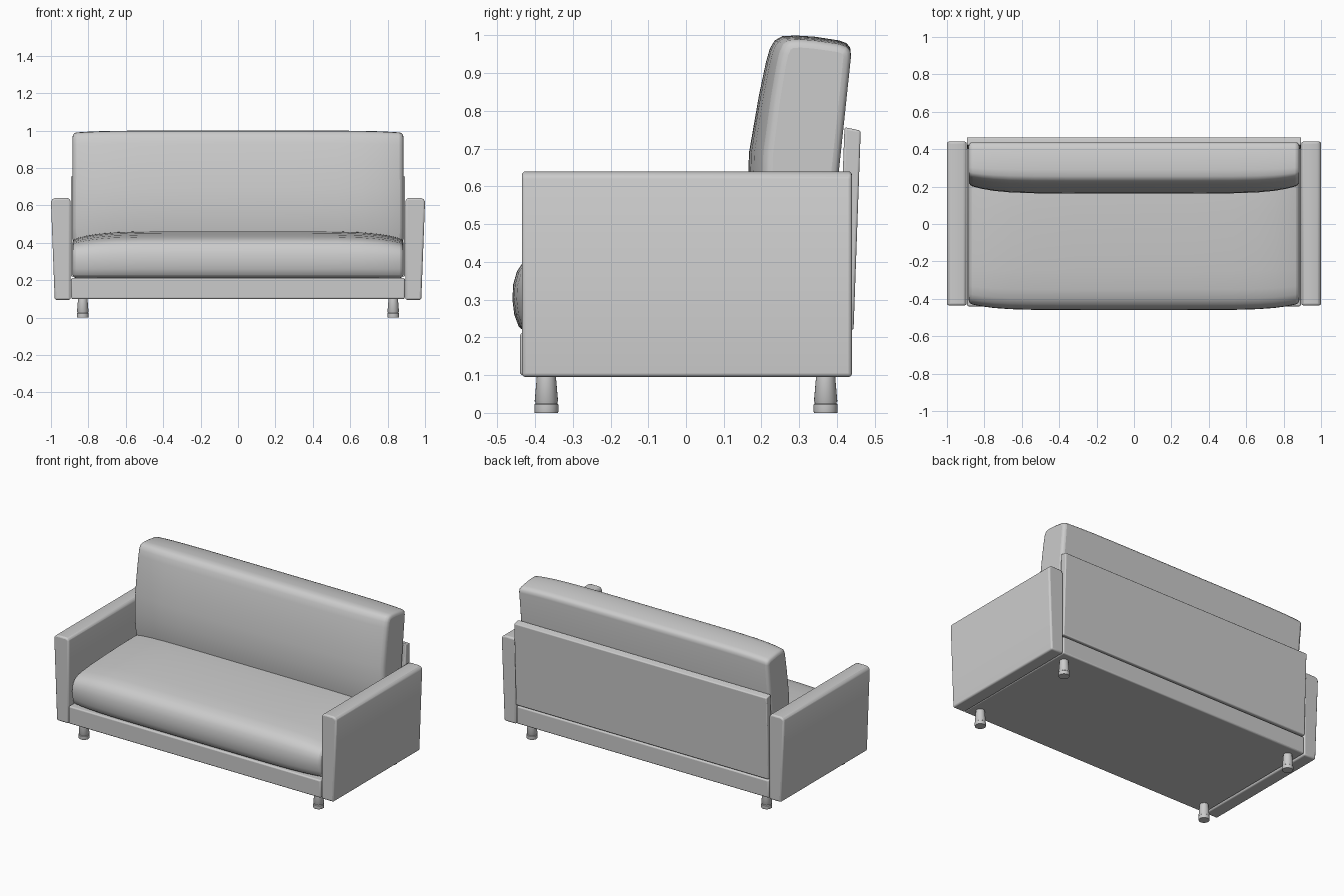
import bpy, bmesh, math

cube = bpy.data.objects.get("Cube")
if cube:
    bpy.data.objects.remove(cube, do_unlink=True)

GREY = (0.6, 0.6, 0.6, 1)
fabric = bpy.data.materials.new("light grey")
fabric.diffuse_color = GREY
fabric.use_nodes = True
fabric.node_tree.nodes["Principled BSDF"].inputs["Base Color"].default_value = GREY


def loft(name, rings, closed=False, bevel=0.0, segments=3):
    """Skin a series of matching rings, cap the ends and round the hard edges."""
    bm = bmesh.new()
    loops = [[bm.verts.new(p) for p in ring] for ring in rings]
    for a, b in zip(loops, loops[1:]):
        for i in range(len(a)):
            j = (i + 1) % len(a)
            bm.faces.new((a[i], a[j], b[j], b[i]))
    bm.faces.new(loops[0])
    bm.faces.new(loops[-1])
    bmesh.ops.recalc_face_normals(bm, faces=bm.faces)
    mesh = bpy.data.meshes.new(name)
    bm.to_mesh(mesh)
    bm.free()
    mesh.materials.append(fabric)
    obj = bpy.data.objects.new(name, mesh)
    bpy.context.collection.objects.link(obj)
    if bevel:
        mod = obj.modifiers.new("rounded edges", 'BEVEL')
        mod.width = bevel
        mod.segments = segments
        mod.limit_method = 'ANGLE'
        mod.angle_limit = math.radians(40)
    bpy.ops.object.select_all(action='DESELECT')
    obj.select_set(True)
    bpy.context.view_layer.objects.active = obj
    bpy.ops.object.shade_smooth_by_angle(angle=math.radians(40))
    return obj


def extrude_x(name, profile, half, bevel):
    return loft(name, [[(x, y, z) for y, z in profile] for x in (-half, half)], bevel=bevel)


def cushion(name, profile, half, y_mid, z_mid, front_drop, top_drop, bevel):
    """Side profile swept across the width, its front and top falling away at the ends."""
    top = max(z for y, z in profile)
    front = min(y for y, z in profile)
    rings = []
    for t in (-1, -.97, -.92, -.85, -.75, -.6, -.35, 0, .35, .6, .75, .85, .92, .97, 1):
        k = abs(t) ** 7
        rings.append([(t * half,
                       y + front_drop * k * max(0, (y - y_mid) / (front - y_mid)),
                       z - top_drop * k * max(0, (z - z_mid) / (top - z_mid)))
                      for y, z in profile])
    return loft(name, rings, bevel=bevel)


# Base plinth
extrude_x("base", [(-.44, .10), (.44, .10), (.44, .212), (-.44, .212)], .892, .008)

# Seat cushion
cushion("seat_cushion",
        [(-.425, .212), (-.443, .228), (-.455, .26), (-.46, .30), (-.458, .34), (-.448, .375),
         (-.43, .402), (-.40, .42), (-.35, .432), (-.25, .443), (-.1, .453), (.05, .46),
         (.2, .462), (.36, .455), (.37, .212)],
        .884, -.2, .3, .035, .045, .018)

# Back cushion
cushion("back_cushion",
        [(.185, .40), (.168, .48), (.163, .58), (.167, .69), (.193, .84), (.212, .93),
         (.222, .965), (.235, .987), (.255, .998), (.29, 1.0), (.34, .997), (.405, .987),
         (.425, .98), (.435, .968), (.437, .95), (.405, .64), (.38, .40)],
        .884, .34, .8, .045, .012, .02)

# Tilted panel behind the back cushion
extrude_x("back_panel", [(.40, .22), (.444, .22), (.463, .748), (.42, .757)], .894, .006)

# Arms, flaring slightly outward to the top
for side, s in (("left", 1), ("right", -1)):
    section = [(.895, .095), (.98, .095), (1.0, .62), (.993, .634), (.975, .640),
               (.915, .640), (.900, .635), (.895, .622)]
    loft(side + "_arm", [[(s * x, y, z) for x, z in section] for y in (-.435, .44)],
         bevel=.01)

# Turned legs with a grooved foot
LEG = [(.031, 0), (.032, .004), (.032, .022), (.029, .025), (.029, .028), (.031, .031), (.025, .10)]
for side, x in (("left", .83), ("right", -.83)):
    for end, y in (("front", -.37), ("back", .37)):
        loft(f"{end}_{side}_leg",
             [[(x + r * math.cos(a * math.tau / 24), y + r * math.sin(a * math.tau / 24), z)
               for a in range(24)] for r, z in LEG])
